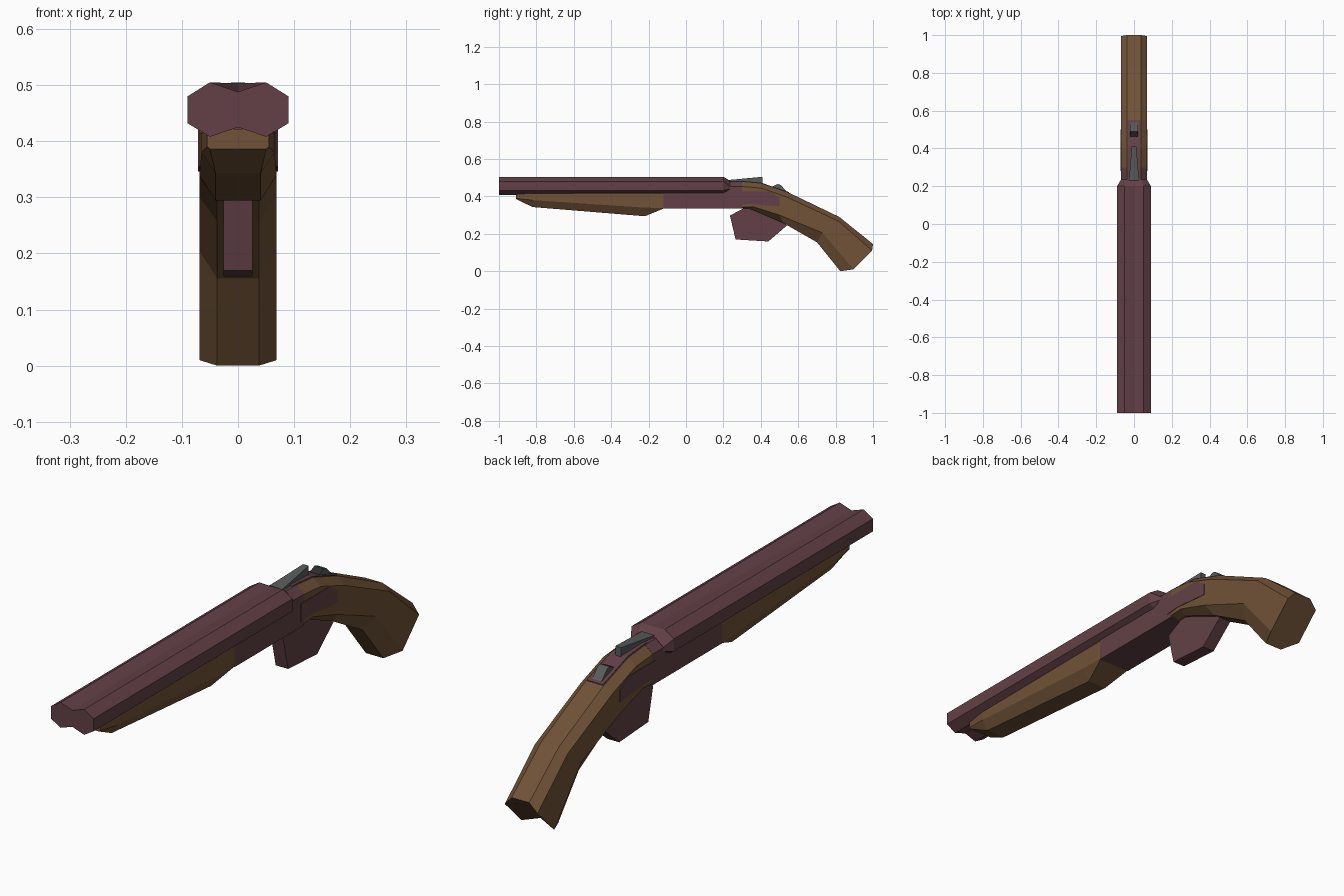
import bpy, bmesh

cube = bpy.data.objects.get("Cube")
if cube:
    bpy.data.objects.remove(cube, do_unlink=True)


def material(name, rgb):
    m = bpy.data.materials.new(name)
    m.use_nodes = True
    m.diffuse_color = (*rgb, 1)
    m.node_tree.nodes["Principled BSDF"].inputs["Base Color"].default_value = (*rgb, 1)
    return m


metal = material("plum metal", (0.122, 0.051, 0.061))
wood = material("brown wood", (0.162, 0.084, 0.038))
steel = material("grey steel", (0.1, 0.108, 0.106))
dark = material("dark steel", (0.025, 0.025, 0.027))


def loft(name, rings, *mats):
    """Skin a list of equal-length rings and cap both ends."""
    bm = bmesh.new()
    loops = [[bm.verts.new(p) for p in ring] for ring in rings]
    n = len(loops[0])
    for a, b in zip(loops, loops[1:]):
        for i in range(n):
            j = (i + 1) % n
            bm.faces.new((a[i], a[j], b[j], b[i]))
    bm.faces.new(loops[0])
    bm.faces.new(loops[-1])
    bmesh.ops.recalc_face_normals(bm, faces=bm.faces)
    mesh = bpy.data.meshes.new(name)
    bm.to_mesh(mesh)
    bm.free()
    for m in mats:
        mesh.materials.append(m)
    obj = bpy.data.objects.new(name, mesh)
    bpy.context.collection.objects.link(obj)
    return obj


def mirrored(half):
    """Complete a right-hand half section, top to bottom, into a ring."""
    return half + [(-x, y, z) for x, y, z in reversed(half) if x > 0]


def prism(name, profile, x0, x1, *mats):
    """Extrude a (y, z) profile between two x positions."""
    return loft(name, [[(x, y, z) for y, z in profile] for x in (x0, x1)], *mats)


# Twin barrel block: waisted section with a groove above and below
def barrel_ring(y, groove):
    half = [(0, groove), (0.05, 0.505), (0.09, 0.48), (0.09, 0.432), (0.05, 0.408), (0, 0.425)]
    return mirrored([(x, y, z) for x, z in half])


breech = [(0, 0.483), (0.037, 0.482), (0.069, 0.455), (0.069, 0.44), (0.045, 0.42), (0, 0.42)]
loft("barrels", [barrel_ring(-1, 0.488), barrel_ring(0.2, 0.503),
                 mirrored([(x, 0.235, z) for x, z in breech])], metal)

# Receiver: square body with a chamfered rear top
prism("receiver", [(-0.12, 0.335), (0.3, 0.335), (0.3, 0.43), (-0.12, 0.43)], -0.069, 0.069, metal)
top = [(0.037, 0.481), (0.069, 0.454), (0.069, 0.4)]
loft("receiver_top", [mirrored([(x, y, z) for x, z in top]) for y in (0.2, 0.3)], metal)

# Fore-end: y, half width, side bottom, half bottom width, bottom
fore_end = [(-0.91, 0.055, 0.39, 0.05, 0.386), (-0.82, 0.065, 0.38, 0.04, 0.343),
            (-0.22, 0.069, 0.34, 0.04, 0.294), (-0.12, 0.069, 0.338, 0.066, 0.335)]
loft("fore_end", [mirrored([(w - 0.006, y, 0.422), (w, y, 0.415), (w, y, s), (b, y, z)])
                  for y, w, s, b, z in fore_end], wood)

# Grip stock: each section lists top, upper side, lower side, bottom as (y, z)
stock = [[(0.3, 0.48), (0.3, 0.453), (0.3, 0.342), (0.3, 0.335)],
         [(0.4, 0.471), (0.4, 0.445), (0.36, 0.345), (0.34, 0.335)],
         [(0.55, 0.42), (0.54, 0.396), (0.5, 0.3), (0.52, 0.258)],
         [(0.82, 0.29), (0.815, 0.268), (0.73, 0.205), (0.7, 0.155)],
         [(1, 0.145), (0.995, 0.11), (0.895, 0.01), (0.825, 0)]]
loft("stock", [mirrored([(x, y, z) for x, (y, z) in zip((0.037, 0.069, 0.069, 0.037), s)])
               for s in stock], wood)

# Receiver side plates and top tang let into the stock
plate = [(0.28, 0.425), (0.45, 0.425), (0.5, 0.392), (0.5, 0.346), (0.34, 0.36), (0.28, 0.355)]
for side, label in ((1, "left"), (-1, "right")):
    prism(label + "_side_plate", plate, side * 0.066, side * 0.071, metal)
tang = [(0.28, 0.483), (0.3, 0.483), (0.4, 0.474), (0.55, 0.423),
        (0.55, 0.415), (0.4, 0.466), (0.28, 0.475)]
prism("tang", tang, -0.034, 0.034, metal)

# Solid trigger guard
guard = [(0.235, 0.298), (0.265, 0.17), (0.44, 0.159), (0.54, 0.245), (0.42, 0.335), (0.31, 0.337)]
prism("trigger_guard", guard, -0.026, 0.026, metal)

# Opening lever: wedge rising and narrowing to the rear
lever = [(0.23, 0.027, 0.488, 0.47), (0.41, 0.012, 0.505, 0.468)]
loft("opening_lever", [mirrored([(w, y, t), (w, y, b)]) for y, w, t, b in lever], steel)

# Safety catch with a dark front slope
catch = prism("safety_catch", [(0.445, 0.445), (0.49, 0.466), (0.505, 0.462), (0.54, 0.425), (0.45, 0.43)],
              -0.02, 0.02, steel, dark)
for face in catch.data.polygons:
    if face.normal.y < -0.3 and face.normal.z > 0:
        face.material_index = 1
